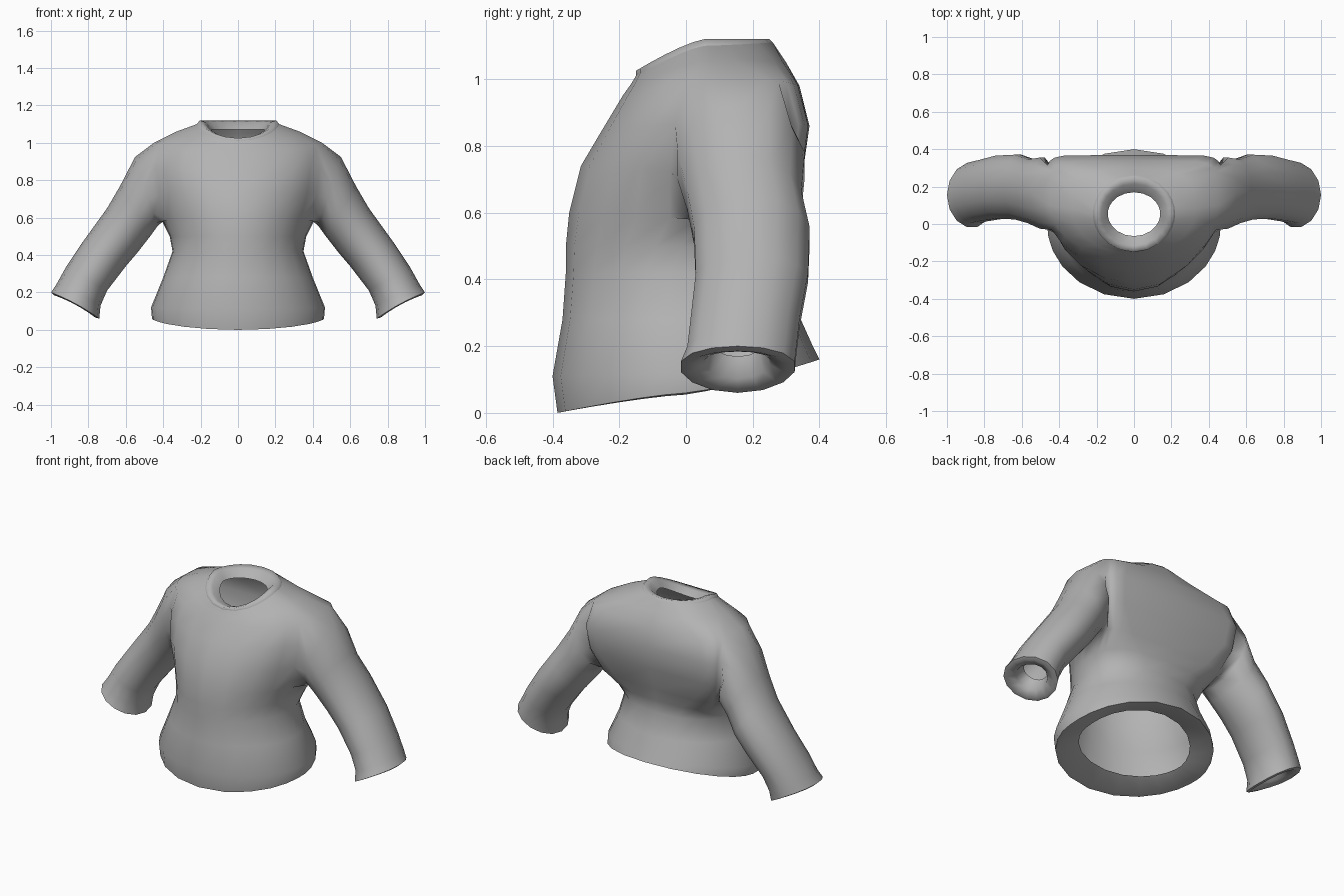
import bpy, bmesh
from math import sin, cos, pi
from mathutils import Vector

cube = bpy.data.objects.get("Cube")
if cube:
    bpy.data.objects.remove(cube, do_unlink=True)

grey = bpy.data.materials.new("grey_knit")
grey.use_nodes = True
colour = (0.45, 0.45, 0.45, 1)
grey.diffuse_color = colour
grey.node_tree.nodes["Principled BSDF"].inputs["Base Color"].default_value = colour

COLS = 24    # columns round the body
SIDES = 14   # sides of a sleeve, equal to the armhole edge count


def body_ring(bm, w, front, back, mid, z_front, z_side, z_back, power=1.0):
    """Closed ring, denser at the sides; power under 1 squares off the back."""
    ring = []
    for k in range(COLS):
        a = 2 * pi * k / COLS
        a -= .18 * sin(2 * a)
        c, s = cos(a), sin(a)
        p = power if s > 0 else 1.0
        sign = 1 if c > 0 else -1
        reach = abs(s) ** p
        x = w * sign * abs(c) ** p
        y = mid + reach * ((back - mid) if s > 0 else (front - mid))
        z = z_side + abs(s) ** 1.3 * ((z_back if s > 0 else z_front) - z_side)
        ring.append(bm.verts.new((x, y, z)))
    return ring


def sleeve_ring(bm, side, inner, outer, y0, y1, scale=1.0, push=0.0, lift=0.0):
    """Ring between an inner and outer point; push slides it up the sleeve."""
    lo, hi = Vector((inner[0], 0, inner[1])), Vector((outer[0], 0, outer[1]))
    centre, u = (lo + hi) / 2, (hi - lo) / 2
    up = Vector((-u.z, 0, u.x)).normalized()
    ring = []
    for i in range(SIDES):
        a = -pi / 2 + (i - 2) * 2 * pi / SIDES
        p = centre + u * sin(a) * scale + up * (push + lift * cos(a) ** 2)
        y = (y0 + y1) / 2 + (y1 - y0) / 2 * cos(a) * scale
        ring.append(bm.verts.new((side * p.x, y, p.z)))
    return ring


def bridge(bm, a, b, skip=()):
    n = len(a)
    for k in range(n):
        if k not in skip:
            j = (k + 1) % n
            bm.faces.new((a[k], a[j], b[j], b[k]))


def finish(bm, name):
    bmesh.ops.recalc_face_normals(bm, faces=bm.faces)
    for f in bm.faces:
        f.smooth = True
    mesh = bpy.data.meshes.new(name)
    bm.to_mesh(mesh)
    bm.free()
    mesh.materials.append(grey)
    bpy.context.collection.objects.link(bpy.data.objects.new(name, mesh))


def body_loft(name, rows):
    bm = bmesh.new()
    rings = [body_ring(bm, *r) for r in rows]
    for a, b in zip(rings, rings[1:]):
        bridge(bm, a, b)
    finish(bm, name)


# Torso rows from hem to neck: width, front, back, middle, three heights, back squareness
hem = (.46, -.385, .40, 0, .0, .06, .16)
neck = (.22, -.15, .26, .055, 1.01, 1.10, 1.11)
torso = [
    hem,
    (.465, -.40, .38, 0, .11, .12, .20),
    (.40, -.37, .335, 0, .28, .28, .30),
    (.35, -.36, .28, .02, .42, .42, .42, .9),
    (.365, -.36, .29, .06, .5, .5, .5, .7),
    (.405, -.35, .31, .12, .60, .58, .58, .4),
    (.45, -.315, .35, .10, .74, .72, .72, .22),
    (.47, -.25, .37, .09, .85, .87, .86, .22),
    (.45, -.19, .34, .1, .95, 1.0, .98, .3),
    (.33, -.165, .30, .08, .985, 1.06, 1.05, .7),
    neck,
]
LOW, HIGH = 5, 8   # armhole rows

# Sleeve rings: inner point, outer point, front and back
sleeve = [
    ((.43, .555), (.55, .925), -.03, .36),
    ((.47, .50), (.63, .77), .0, .35),
    ((.54, .41), (.70, .65), .02, .375),
    ((.60, .34), (.83, .47), .025, .37),
    ((.70, .21), (.92, .335), .01, .345),
    ((.735, .13), (.97, .245), .0, .335),
]
cuff = ((.742, .06), (1.0, .20), -.02, .33)
LIFT = .01

# Torso and sleeves in one skin
bm = bmesh.new()
rings = [body_ring(bm, *r) for r in torso]
half = COLS // 2
left_gap = [-2 % COLS, -1 % COLS, 0, 1]
right_gap = [half - 2, half - 1, half, half + 1]
for i, (a, b) in enumerate(zip(rings, rings[1:])):
    bridge(bm, a, b, left_gap + right_gap if LOW <= i < HIGH else ())
for side in (1, -1):
    def vert(row, k):
        return rings[row][(k if side > 0 else half - k) % COLS]
    path = [(LOW, k) for k in range(-2, 3)]
    path += [(r, 2) for r in range(LOW + 1, HIGH)]
    path += [(HIGH, k) for k in range(2, -3, -1)]
    path += [(r, -2) for r in range(HIGH - 1, LOW, -1)]
    last = [vert(r, k) for r, k in path]
    for section in sleeve:
        ring = sleeve_ring(bm, side, *section)
        bridge(bm, last, ring)
        last = ring
    bridge(bm, last, sleeve_ring(bm, side, *cuff, lift=LIFT))
finish(bm, "torso_and_sleeves")

# Turned-in cuffs
for side, name in ((1, "left_cuff"), (-1, "right_cuff")):
    bm = bmesh.new()
    last = sleeve_ring(bm, side, *cuff, lift=LIFT)
    for scale, push in ((.85, -.005), (.58, .015), (.45, .08)):
        ring = sleeve_ring(bm, side, *cuff, scale, push, LIFT)
        bridge(bm, last, ring)
        last = ring
    finish(bm, name)

# Rolled collar and turned-in hem
body_loft("collar", [
    neck,
    (.205, -.15, .25, .055, 1.025, 1.12, 1.12),
    (.175, -.115, .215, .055, 1.02, 1.11, 1.11),
    (.14, -.065, .17, .055, 1.0, 1.07, 1.07),
])
body_loft("hem_facing", [
    hem,
    (.44, -.36, .37, 0, .005, .055, .16),
    (.335, -.25, .26, 0, .06, .095, .18),
])
